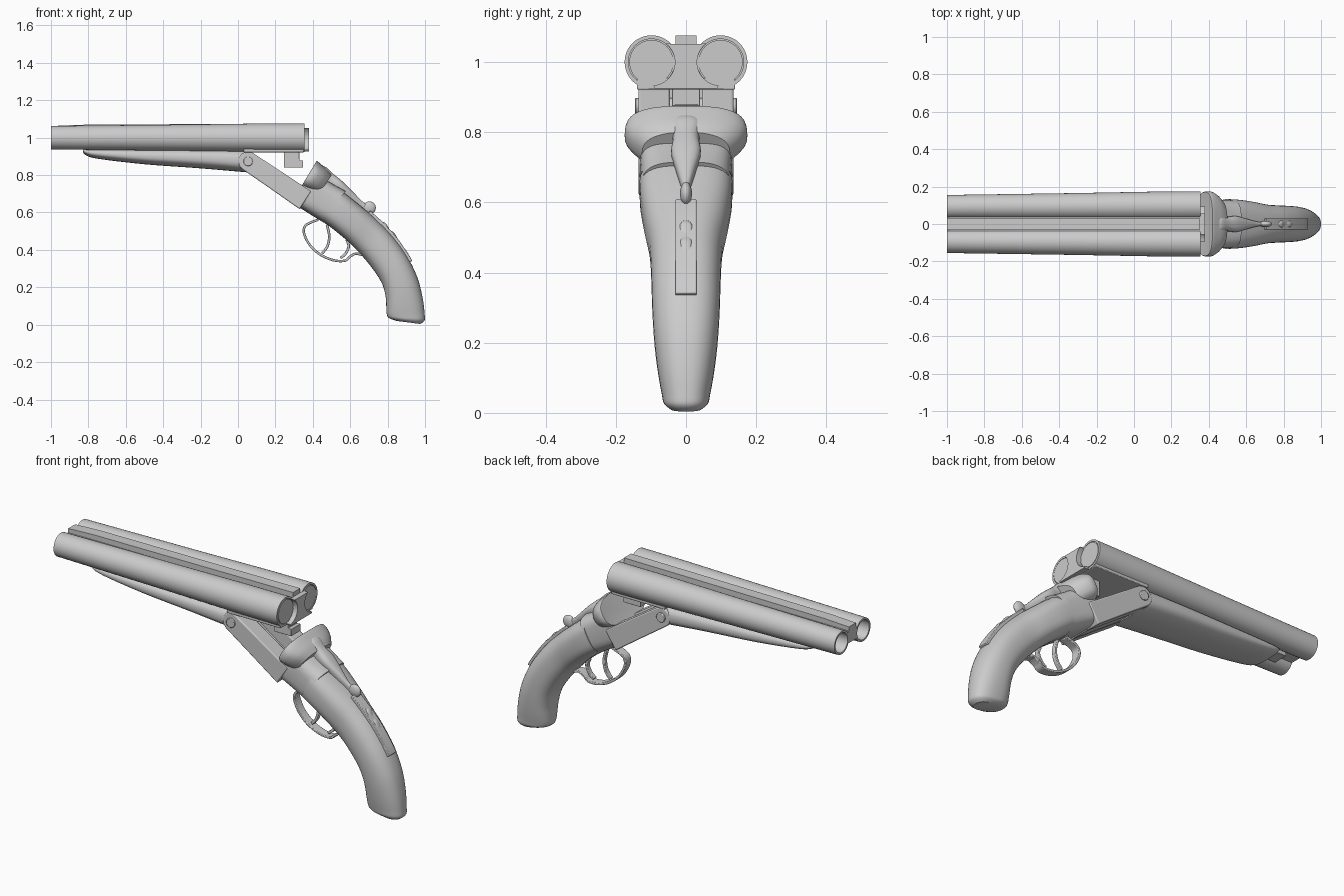
import bpy, bmesh, math
from mathutils import Vector

if "Cube" in bpy.data.objects:
    bpy.data.objects.remove(bpy.data.objects["Cube"])

ANG = math.radians(32.7)                       # break-open tilt of the action
D = Vector((math.cos(ANG), 0, -math.sin(ANG)))  # along the tilted action
N = Vector((math.sin(ANG), 0, math.cos(ANG)))   # up from the tilted action


def finish(name, bm, bevel=0):
    bmesh.ops.recalc_face_normals(bm, faces=bm.faces[:])
    me = bpy.data.meshes.new(name)
    bm.to_mesh(me)
    bm.free()
    ob = bpy.data.objects.new(name, me)
    bpy.context.collection.objects.link(ob)
    bpy.ops.object.select_all(action='DESELECT')
    ob.select_set(True)
    bpy.context.view_layer.objects.active = ob
    bpy.ops.object.shade_smooth_by_angle(angle=math.radians(35))
    if bevel:
        m = ob.modifiers.new("bevel", 'BEVEL')
        m.width, m.segments, m.limit_method = bevel, 2, 'ANGLE'
    return ob


def spline(pts, steps):
    """Catmull-Rom through tuples of any length."""
    if steps == 1:
        return [tuple(p) for p in pts]
    out = []
    for i in range(len(pts) - 1):
        p0, p1, p2 = pts[max(i - 1, 0)], pts[i], pts[i + 1]
        p3 = pts[min(i + 2, len(pts) - 1)]
        for k in range(steps):
            t = k / steps
            out.append(tuple(0.5 * (2*b + (c - a)*t + (2*a - 5*b + 4*c - d)*t*t
                                    + (3*b - a - 3*c + d)*t**3)
                             for a, b, c, d in zip(p0, p1, p2, p3)))
    return out + [tuple(pts[-1])]


def skin(name, rings):
    bm = bmesh.new()
    vs = [[bm.verts.new(p) for p in r] for r in rings]
    n = len(vs[0])
    for a, b in zip(vs, vs[1:]):
        for i in range(n):
            bm.faces.new((a[i], a[(i + 1) % n], b[(i + 1) % n], b[i]))
    bm.faces.new(vs[0])
    bm.faces.new(vs[-1])
    return finish(name, bm)


def loft(name, stations, steps=4, sides=40):
    """Stations: top x, top z, bottom x, bottom z, half width, roundness exponent."""
    rings = []
    for tx, tz, bx, bz, w, e in spline(stations, steps):
        ring = []
        for i in range(sides):
            a = 2 * math.pi * i / sides
            c, s = math.cos(a), math.sin(a)
            u = math.copysign(abs(c) ** (2 / e), c)
            v = 0.5 + 0.5 * math.copysign(abs(s) ** (2 / e), s)
            ring.append((bx + (tx - bx) * v, w * u, bz + (tz - bz) * v))
        rings.append(ring)
    return skin(name, rings)


def prism(name, profile, lo, hi, axis='y', bevel=0):
    """Extrude an (x,z) outline along y, or a (y,z) outline along x."""
    bm = bmesh.new()
    ends = [[bm.verts.new((p, t, q) if axis == 'y' else (t, p, q)) for p, q in profile]
            for t in (lo, hi)]
    n = len(profile)
    for e in ends:
        bm.faces.new(e)
    for i in range(n):
        j = (i + 1) % n
        bm.faces.new((ends[0][i], ends[0][j], ends[1][j], ends[1][i]))
    return finish(name, bm, bevel)


def box(name, x0, x1, w, z0, z1, bevel=0):
    return prism(name, [(x0, z0), (x1, z0), (x1, z1), (x0, z1)], -w, w, bevel=bevel)


def ribbon(name, pts, thick, half, steps=6):
    path = [Vector(p) for p in spline(pts, steps)]
    left, right = [], []
    for i, p in enumerate(path):
        t = (path[min(i + 1, len(path) - 1)] - path[max(i - 1, 0)]).normalized()
        o = Vector((-t.y, t.x)) * thick / 2
        left.append(tuple(p + o))
        right.append(tuple(p - o))
    return prism(name, left + right[::-1], -half, half, bevel=0.003)


def arc(cx, cz, r, a0, a1, n=14):
    return [(cx + r * math.cos(math.radians(a0 + (a1 - a0) * i / n)),
             cz + r * math.sin(math.radians(a0 + (a1 - a0) * i / n))) for i in range(n + 1)]


# Twin tapered barrels with open bores and loaded chambers
for side, tag in ((-1, "front"), (1, "back")):
    prof = [(0.30, .093, .05), (-1, .0925, .052), (-1, .0925, .0625), (-0.3, .0955, .07),
            (0.1, .0975, .0755), (0.355, .0985, .0765), (0.355, .0985, .066),
            (0.350, .0985, .066), (0.350, .0985, .063), (0.356, .0985, .063)]
    skin("barrel_" + tag, [[(x, side * cy + r * math.cos(a), 1.0 + r * math.sin(a))
                            for a in [2 * math.pi * i / 48 for i in range(48)]]
                           for x, cy, r in prof])

# Ribs and flats joining the barrels
prism("top_rib", [(-1, 1.035), (0.352, 1.035), (0.352, 1.076), (-0.85, 1.069), (-1, 1.062)],
      -0.03, 0.03)
prism("rib_web", [(-1, 0.975), (0.352, 0.96), (0.352, 1.045), (-1, 1.04)], -0.037, 0.037)
prism("lower_rib", [(-0.9, 0.942), (0.352, 0.925), (0.352, 0.97), (-0.9, 0.97)], -0.04, 0.04)
box("barrel_flats", 0.03, 0.352, 0.14, 0.922, 0.955, 0.003)

# Extractor between the chambers, and the locking lug below
half = [(0.035, 1.052)] + arc(0.0985, 1.0, 0.067, 128, 265) + [(0.09, 0.925)]
prism("extractor", half + [(-y, z) for y, z in half[::-1]], 0.352, 0.38, 'x')
prism("locking_lug", [(0.245, 0.93), (0.245, 0.84), (0.348, 0.84), (0.348, 0.878),
                      (0.328, 0.878), (0.328, 0.93)], -0.04, 0.04, bevel=0.002)

# Fore-end under the barrels
loft("fore_end", [(-0.83, 0.945, -0.83, 0.925, .075, 2.2), (-0.81, 0.945, -0.81, 0.904, .092, 2.3),
                  (-0.74, 0.945, -0.74, 0.886, .105, 2.5), (-0.5, 0.945, -0.5, 0.858, .12, 2.6),
                  (-0.2, 0.945, -0.2, 0.836, .132, 2.6), (0.045, 0.94, 0.045, 0.815, .136, 2.8)])

# Action bars with rounded hinge end, slot between them
hinge = Vector((0.054, 0, 0.873))
end = math.degrees(-ANG)
knuckle = arc(hinge.x, hinge.z, 0.052, end + 90, end + 270, 16)
at = lambda d, n: ((hinge + D * d + N * n).x, (hinge + D * d + N * n).z)
outline = knuckle + [at(0.15, -0.057), at(0.37, -0.066), at(0.37, 0.048)]
for side, tag in ((-1, "front"), (1, "back")):
    prism("action_bar_" + tag, outline, *sorted((side * 0.046, side * 0.136)), bevel=0.006)
prism("action_floor", [at(0.03, -0.05), at(0.37, -0.064), at(0.37, -0.03), at(0.03, -0.02)],
      -0.05, 0.05)
bm = bmesh.new()
bmesh.ops.create_cone(bm, cap_ends=True, segments=32, radius1=.025, radius2=.025, depth=.29)
for v in bm.verts:
    v.co = Vector((v.co.x + hinge.x, v.co.z, v.co.y + hinge.z))
finish("hinge_pin", bm, 0.003)

# Standing breech with bulged fences
loft("breech_fences", [(.418, .872, .340, .740, .165, 2.8), (.424, .874, .338, .734, .172, 2.8),
                       (.450, .853, .360, .720, .174, 2.6), (.478, .828, .395, .702, .155, 2.5),
                       (.500, .800, .425, .685, .125, 2.4)])

# Receiver body, then the curved pistol grip
loft("receiver", [(.385, .800, .287, .652, .134, 4.5), (.44, .79, .325, .629, .133, 4.2),
                  (.52, .745, .385, .591, .130, 3.6), (.575, .715, .458, .546, .128, 3.2)])
loft("pistol_grip", [(.545, .722, .450, .553, .133, 3.2), (.60, .680, .510, .510, .130, 3.0),
                     (.68, .615, .590, .443, .118, 2.7), (.75, .553, .660, .372, .104, 2.5),
                     (.83, .470, .728, .288, .099, 2.4), (.905, .365, .772, .215, .096, 2.4),
                     (.96, .250, .790, .145, .090, 2.4), (.988, .140, .793, .090, .080, 2.4),
                     (.998, .055, .797, .050, .069, 2.4), (.997, .022, .812, .033, .063, 2.4),
                     (.975, .004, .850, .020, .045, 2.4)])

# Top lever with thumb knob
loft("top_lever", [(.440, .850, .420, .800, .035, 2.6), (.470, .843, .440, .780, .045, 2.6),
                   (.510, .806, .470, .740, .038, 2.6), (.560, .765, .530, .715, .042, 2.6),
                   (.620, .705, .590, .665, .026, 2.6), (.670, .655, .650, .625, .012, 2.6),
                   (.710, .640, .690, .605, .010, 2.4)])
bm = bmesh.new()
bmesh.ops.create_uvsphere(bm, u_segments=24, v_segments=14, radius=0.034)
for v in bm.verts:
    v.co = Vector((v.co.x + 0.703, v.co.y * 0.5, v.co.z + 0.625))
finish("lever_knob", bm)

# Tang plate and safety slider
ribbon("tang_plate", [(.70, .602), (.76, .548), (.835, .468), (.90, .377), (.922, .337)], .02, .03)
loft("safety_slider", [(.775, .550, .765, .530, .010, 2.5), (.792, .540, .775, .520, .019, 2.5),
                       (.812, .508, .795, .490, .019, 2.5), (.838, .488, .815, .465, .019, 2.5),
                       (.862, .440, .845, .425, .017, 2.5), (.872, .415, .862, .410, .008, 2.5)])

# Trigger guard and two triggers
ribbon("trigger_guard", [(.43, .562), (.385, .545), (.357, .525), (.354, .485), (.385, .425),
                         (.44, .375), (.51, .345), (.57, .342), (.597, .363), (.63, .380),
                         (.665, .372)], .013, .024)
ribbon("front_trigger", [(.475, .535), (.488, .475), (.478, .42), (.45, .382)], .014, .012)
ribbon("rear_trigger", [(.58, .455), (.592, .42), (.575, .38), (.548, .357)], .014, .012)
